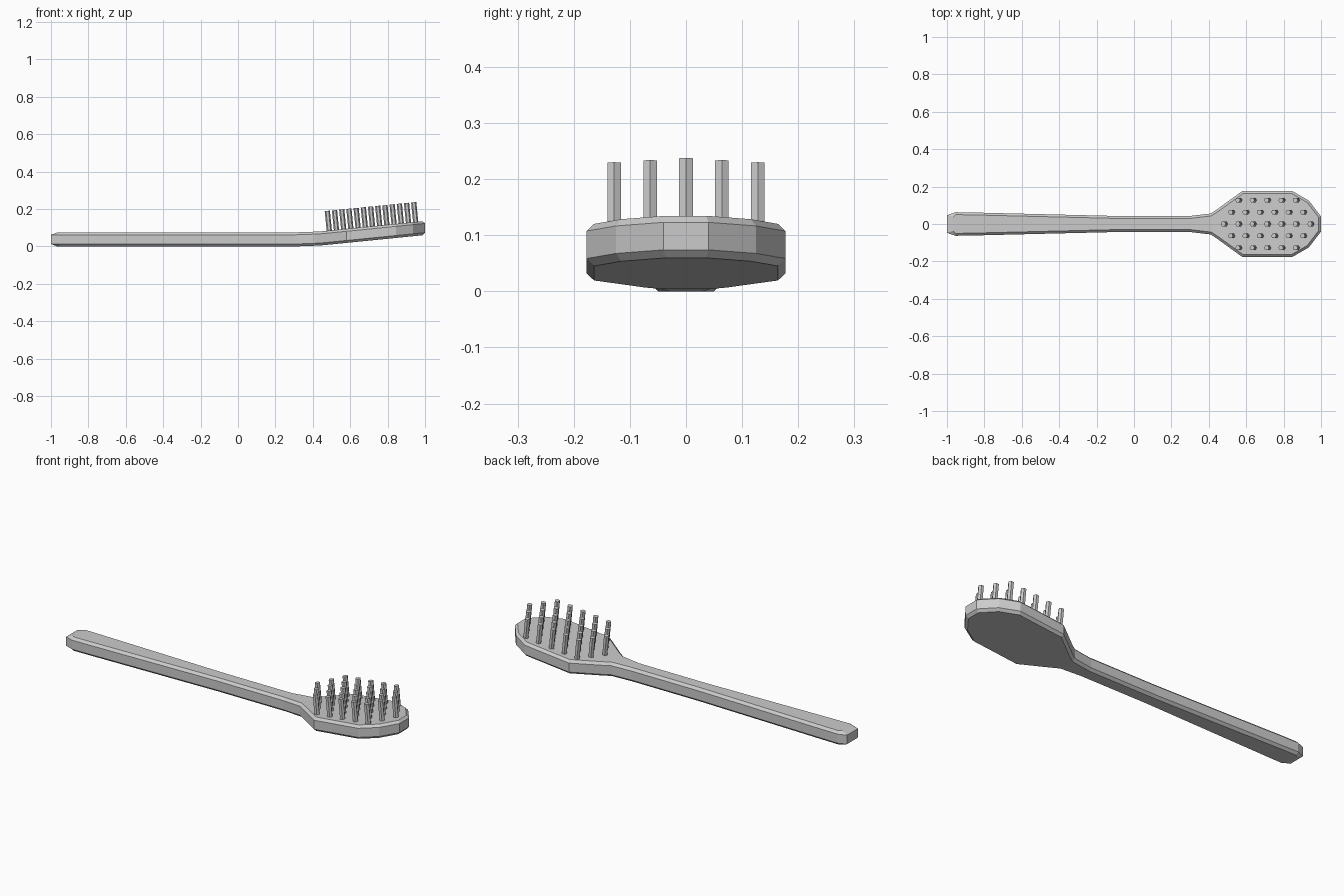
import bpy, bmesh, math
from mathutils import Matrix, Vector

if "Cube" in bpy.data.objects:
    bpy.data.objects.remove(bpy.data.objects["Cube"])

THICK, BEVEL, SLOPE, BEND_X = 0.075, 0.013, 0.1, 0.39


def lift(x):
    # gentle bend, then a straight upward tilt of the head
    if x < 0.3:
        return 0.0
    if x < 0.45:
        return SLOPE * (0.45 - BEND_X) * ((x - 0.3) / 0.15) ** 1.5
    return SLOPE * (x - BEND_X)


def finish(bm, name):
    bmesh.ops.recalc_face_normals(bm, faces=bm.faces)
    mesh = bpy.data.meshes.new(name)
    bm.to_mesh(mesh)
    bm.free()
    obj = bpy.data.objects.new(name, mesh)
    bpy.context.collection.objects.link(obj)
    return obj


# handle and head: half-width stations along the length
stations = [(-1.0, 0.047), (-0.955, 0.063), (-0.88, 0.062), (-0.1, 0.043),
            (0.3, 0.043), (0.41, 0.056), (0.45, 0.083), (0.58, 0.177),
            (0.845, 0.177), (0.935, 0.125), (1.0, 0.04)]
bm = bmesh.new()
rows = [[bm.verts.new((x, s * w, 0)) for s in (-1, 1)] for x, w in stations]
strip = [bm.faces.new((a[0], b[0], b[1], a[1])) for a, b in zip(rows, rows[1:])]
ext = bmesh.ops.extrude_face_region(bm, geom=strip)
top = [g for g in ext["geom"] if isinstance(g, bmesh.types.BMVert)]
bmesh.ops.translate(bm, verts=top, vec=(0, 0, THICK))
bmesh.ops.recalc_face_normals(bm, faces=bm.faces)
rim = [e for e in bm.edges
       if abs(abs(e.link_faces[0].normal.z) - abs(e.link_faces[1].normal.z)) > 0.5]
bmesh.ops.bevel(bm, geom=rim, offset=BEVEL, segments=1, affect='EDGES')
for v in bm.verts:
    # longer chamfer at the butt end of the handle
    if v.co.x < -0.975 and (v.co.z < 0.001 or v.co.z > THICK - 0.001):
        v.co.x += 0.02
    v.co.z += lift(v.co.x)
finish(bm, "brush_body")

# bristles: staggered rows of hexagonal pegs square to the head
LENGTH, SINK, PITCH = 0.106, 0.012, 0.077
lean = Matrix.Rotation(-math.atan(SLOPE), 4, 'Y')
bm = bmesh.new()
for j in range(-2, 3):
    count, start = {0: (7, 0.488), 1: (6, 0.5265), 2: (5, 0.565)}[abs(j)]
    for i in range(count):
        x = start + i * PITCH
        base = Matrix.Translation(Vector((x, j * 0.064, THICK + lift(x))))
        up = Matrix.Translation((0, 0, (LENGTH - SINK) / 2))
        bmesh.ops.create_cone(bm, cap_ends=True, segments=6, radius1=0.014,
                              radius2=0.014, depth=LENGTH + SINK,
                              matrix=base @ lean @ up @ Matrix.Rotation(math.pi / 6 * 3, 4, 'Z'))
finish(bm, "bristles")
